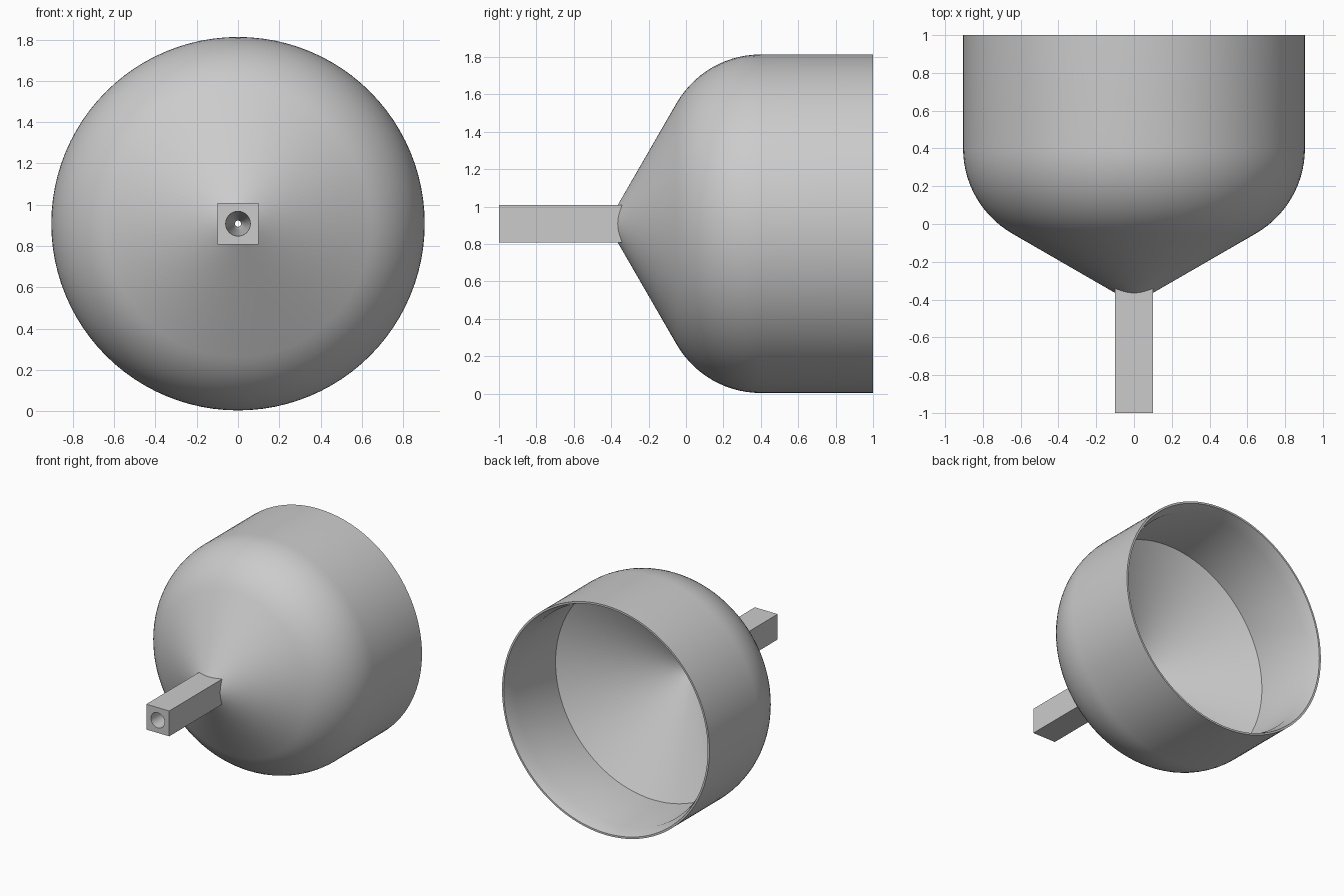
import bpy, bmesh, math
from mathutils import Vector

if "Cube" in bpy.data.objects:
    bpy.data.objects.remove(bpy.data.objects["Cube"])

CENTRE_Z = 0.908   # height of the funnel axis
RADIUS = 0.905     # outer radius of the cup
TAN30 = math.tan(math.radians(30))

grey = bpy.data.materials.new("plain grey")
grey.use_nodes = True
grey.diffuse_color = (0.6, 0.6, 0.6, 1)
grey.node_tree.nodes["Principled BSDF"].inputs["Base Color"].default_value = (0.6, 0.6, 0.6, 1)


def ring(radius, y, count, square=False):
    """Points around the y axis, on a circle or pushed out to a square."""
    points = []
    for i in range(count):
        a = math.tau * i / count
        c, s = math.cos(a), math.sin(a)
        r = radius / max(abs(c), abs(s)) if square else radius
        points.append(Vector((r * c, y, r * s)))
    return points


def loft(name, rings):
    """Join a closed loop of rings into one solid."""
    bm = bmesh.new()
    loops = [[bm.verts.new(p) for p in pts] for pts in rings]
    for a, b in zip(loops, loops[1:] + loops[:1]):
        for i in range(len(a)):
            j = (i + 1) % len(a)
            bm.faces.new((a[i], a[j], b[j], b[i]))
    bmesh.ops.recalc_face_normals(bm, faces=bm.faces)
    mesh = bpy.data.meshes.new(name)
    bm.to_mesh(mesh)
    bm.free()
    mesh.materials.append(grey)
    obj = bpy.data.objects.new(name, mesh)
    obj.location.z = CENTRE_Z
    bpy.context.collection.objects.link(obj)
    bpy.ops.object.select_all(action="DESELECT")
    obj.select_set(True)
    bpy.context.view_layer.objects.active = obj
    bpy.ops.object.shade_smooth_by_angle(angle=math.radians(30))
    return obj


def bore(y):
    """Radius of the tapering bore, wide at the stem tip."""
    return 0.06 - 0.05 * (y + 1)


# Funnel cup: bore, inner cone, straight wall, flared lip, rounded shoulder, outer cone
SHOULDER = 0.52
inner_r, inner_y = 0.858, 0.4
throat_r = 0.015
throat_y = inner_y - (inner_r - throat_r) * TAN30
profile = [(bore(-0.3), -0.3), (throat_r, throat_y), (inner_r, inner_y),
           (inner_r, 0.9), (0.89, 1.0), (RADIUS, 1.0)]
STEPS = 14
for k in range(STEPS + 1):
    a = math.radians(60) * k / STEPS
    profile.append((RADIUS - SHOULDER + SHOULDER * math.cos(a),
                    0.4 - SHOULDER * math.sin(a)))
shoulder_r, shoulder_y = profile[-1]
profile.append((0.07, shoulder_y - (shoulder_r - 0.07) * TAN30))
loft("funnel_cup", [ring(r, y, 96) for r, y in profile])

# Square stem with a round tapering bore
loft("square_stem", [ring(0.1, -0.3, 32, True), ring(0.1, -1, 32, True),
                     ring(bore(-1), -1, 32), ring(bore(-0.3), -0.3, 32)])
